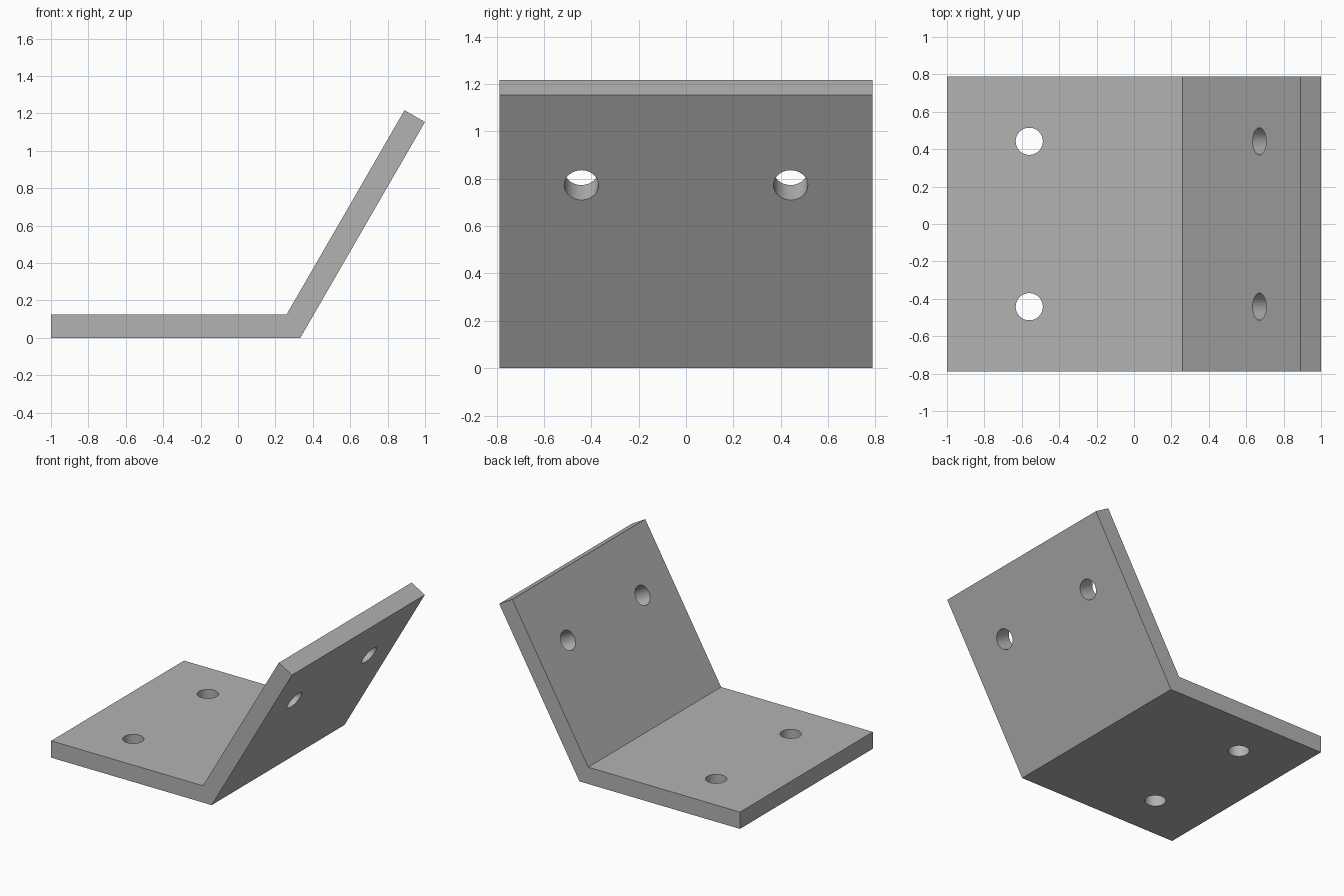
import bpy, bmesh
from math import radians, sin, cos, tan
from mathutils import Matrix, Vector

cube = bpy.data.objects.get("Cube")
if cube:
    bpy.data.objects.remove(cube, do_unlink=True)

THICK, LEG, HALF_WIDTH = 0.126, 1.333, 0.788
BEND_X = 0.333
ANGLE = radians(60)
HOLE_DIST, HOLE_Y, HOLE_R = 0.893, 0.442, 0.0725

grey = bpy.data.materials.new("plain grey")
grey.use_nodes = True
colour = (0.45, 0.45, 0.45, 1)
grey.diffuse_color = colour
grey.node_tree.nodes["Principled BSDF"].inputs["Base Color"].default_value = colour


def make_object(name, bm):
    bmesh.ops.recalc_face_normals(bm, faces=bm.faces)
    mesh = bpy.data.meshes.new(name)
    bm.to_mesh(mesh)
    bm.free()
    mesh.materials.append(grey)
    obj = bpy.data.objects.new(name, mesh)
    bpy.context.collection.objects.link(obj)
    return obj


# Bent plate: side profile extruded across the width
along = Vector((cos(ANGLE), 0, sin(ANGLE)))
normal = Vector((-sin(ANGLE), 0, cos(ANGLE)))
bend = Vector((BEND_X, 0, 0))
tip = bend + along * LEG
profile = [
    Vector((BEND_X - LEG, 0, 0)), bend, tip, tip + normal * THICK,
    Vector((BEND_X - THICK * tan(ANGLE / 2), 0, THICK)),
    Vector((BEND_X - LEG, 0, THICK)),
]
bm = bmesh.new()
side = bm.faces.new([bm.verts.new(p - Vector((0, HALF_WIDTH, 0))) for p in profile])
extruded = bmesh.ops.extrude_face_region(bm, geom=[side])["geom"]
bmesh.ops.translate(bm, vec=(0, 2 * HALF_WIDTH, 0),
                    verts=[v for v in extruded if isinstance(v, bmesh.types.BMVert)])
plate = make_object("bent_plate", bm)

# Hole cutters: a mirrored pair through each leg
bm = bmesh.new()
for y in (-HOLE_Y, HOLE_Y):
    flat = Matrix.Translation((BEND_X - HOLE_DIST, y, THICK / 2))
    centre = bend + along * HOLE_DIST + normal * THICK / 2
    sloped = Matrix.Translation((centre.x, y, centre.z)) @ Matrix.Rotation(-ANGLE, 4, 'Y')
    for matrix in (flat, sloped):
        bmesh.ops.create_cone(bm, cap_ends=True, segments=48, radius1=HOLE_R,
                              radius2=HOLE_R, depth=THICK * 2, matrix=matrix)
cutter = make_object("hole_cutter", bm)
cutter.hide_render = True

# Cut the holes and drop the helper
cut = plate.modifiers.new("holes", 'BOOLEAN')
cut.operation = 'DIFFERENCE'
cut.solver = 'EXACT'
cut.object = cutter
bpy.ops.object.select_all(action='DESELECT')
plate.select_set(True)
bpy.context.view_layer.objects.active = plate
bpy.ops.object.modifier_apply(modifier=cut.name)
bpy.data.objects.remove(cutter, do_unlink=True)
bpy.ops.object.shade_smooth_by_angle(angle=radians(30))
